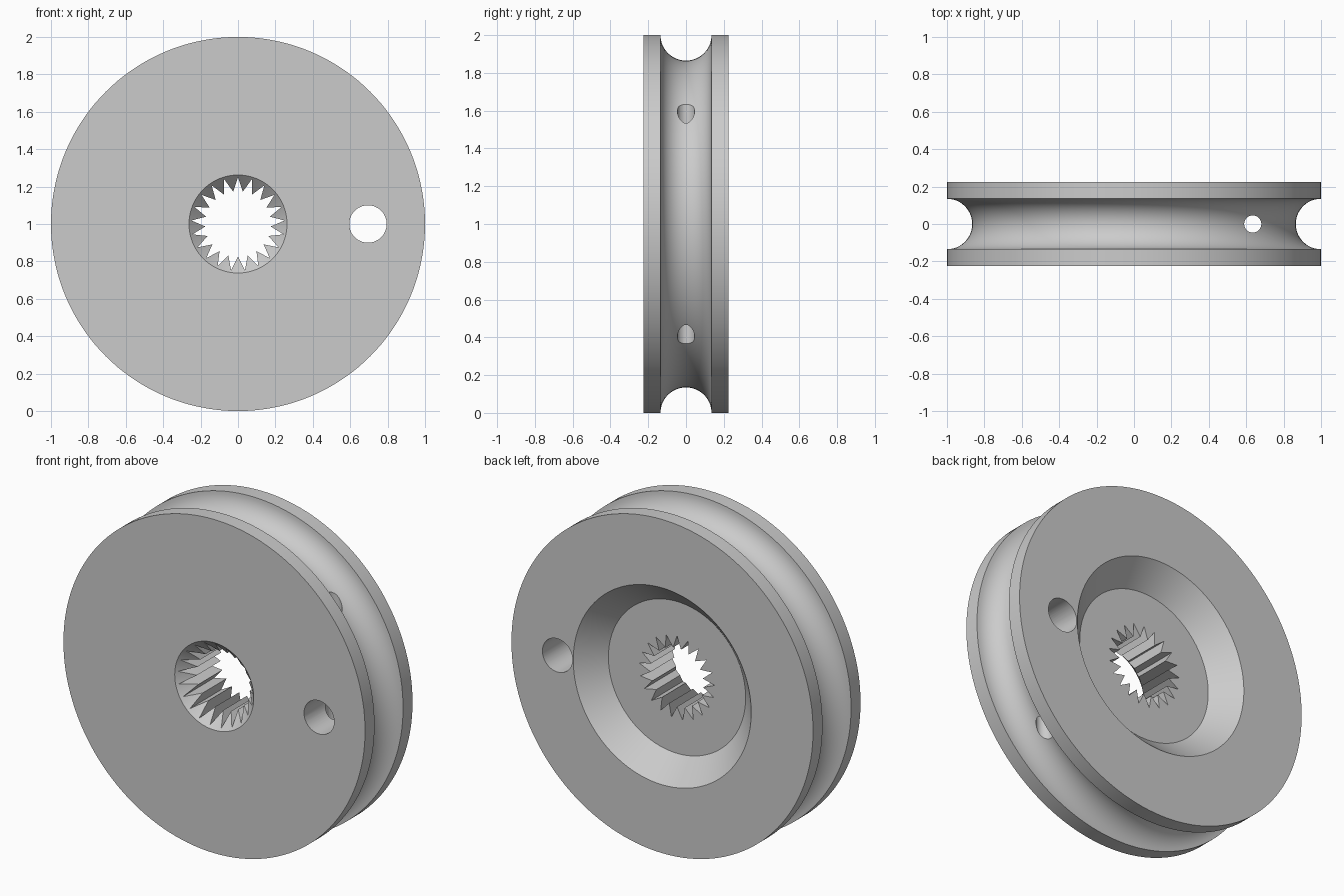
import bpy, bmesh, math

old = bpy.data.objects.get("Cube")
if old:
    bpy.data.objects.remove(old, do_unlink=True)

R, HALF, GROOVE = 1.0, 0.225, 0.135
SEG = 144

metal = bpy.data.materials.new("plain grey")
metal.use_nodes = True
GREY = (0.6, 0.6, 0.6, 1)
metal.diffuse_color = GREY
metal.node_tree.nodes["Principled BSDF"].inputs["Base Color"].default_value = GREY


def finish(name, bm):
    bmesh.ops.recalc_face_normals(bm, faces=bm.faces)
    mesh = bpy.data.meshes.new(name)
    bm.to_mesh(mesh)
    bm.free()
    mesh.materials.append(metal)
    obj = bpy.data.objects.new(name, mesh)
    bpy.context.collection.objects.link(obj)
    return obj


def lathe(name, profile):
    """Turn a closed (radius, y) profile around the wheel axle."""
    bm = bmesh.new()
    rings = []
    for i in range(SEG):
        a = 2 * math.pi * i / SEG
        rings.append([bm.verts.new((r * math.cos(a), y, R + r * math.sin(a)))
                      for r, y in profile])
    n = len(profile)
    for i in range(SEG):
        p, q = rings[i], rings[(i + 1) % SEG]
        for j in range(n):
            k = (j + 1) % n
            bm.faces.new((p[j], p[k], q[k], q[j]))
    return finish(name, bm)


def prism(name, outline, place):
    """Extrude a 2D outline; place maps (u, v, side) to a point."""
    bm = bmesh.new()
    a, b = ([bm.verts.new(place(u, v, s)) for u, v in outline] for s in (-1, 1))
    bm.faces.new(a)
    bm.faces.new(b)
    for i in range(len(a)):
        j = (i + 1) % len(a)
        bm.faces.new((a[i], a[j], b[j], b[i]))
    return finish(name, bm)


def polar(radii, count):
    return [(radii[i % len(radii)] * math.sin(2 * math.pi * i / count),
             radii[i % len(radii)] * math.cos(2 * math.pi * i / count))
            for i in range(count)]


# Wheel body: countersunk front, round rope groove, conical recess at the back
groove = [(R - GROOVE * math.sin(math.pi * i / 24), -GROOVE * math.cos(math.pi * i / 24))
          for i in range(25)]
profile = [(0.1, -0.065), (0.262, -HALF), (R, -HALF)] + groove + [
    (R, HALF), (0.59, HALF), (0.455, 0.085), (0.1, 0.085)]
wheel = lathe("grooved_wheel", profile)

# Cutters: splined bore, crank hole, and cord hole across the groove
cutters = [
    prism("spline_cutter", polar((0.25, 0.175), 42), lambda u, v, s: (u, 0.5 * s, R + v)),
    prism("crank_hole_cutter", polar((0.1,), 48), lambda u, v, s: (0.695 + u, 0.5 * s, R + v)),
    prism("cord_hole_cutter", polar((0.046,), 32), lambda u, v, s: (0.635 + u, v, R + 1.2 * s)),
]
for cutter in cutters:
    cutter.hide_render = True
    mod = wheel.modifiers.new(cutter.name, "BOOLEAN")
    mod.operation = "DIFFERENCE"
    mod.solver = "EXACT"
    mod.object = cutter

# Bake the cuts, drop the cutters, smooth the round surfaces
bpy.context.view_layer.objects.active = wheel
wheel.select_set(True)
for mod in list(wheel.modifiers):
    bpy.ops.object.modifier_apply(modifier=mod.name)
for cutter in cutters:
    bpy.data.objects.remove(cutter, do_unlink=True)
bpy.ops.object.shade_smooth_by_angle(angle=math.radians(25))
